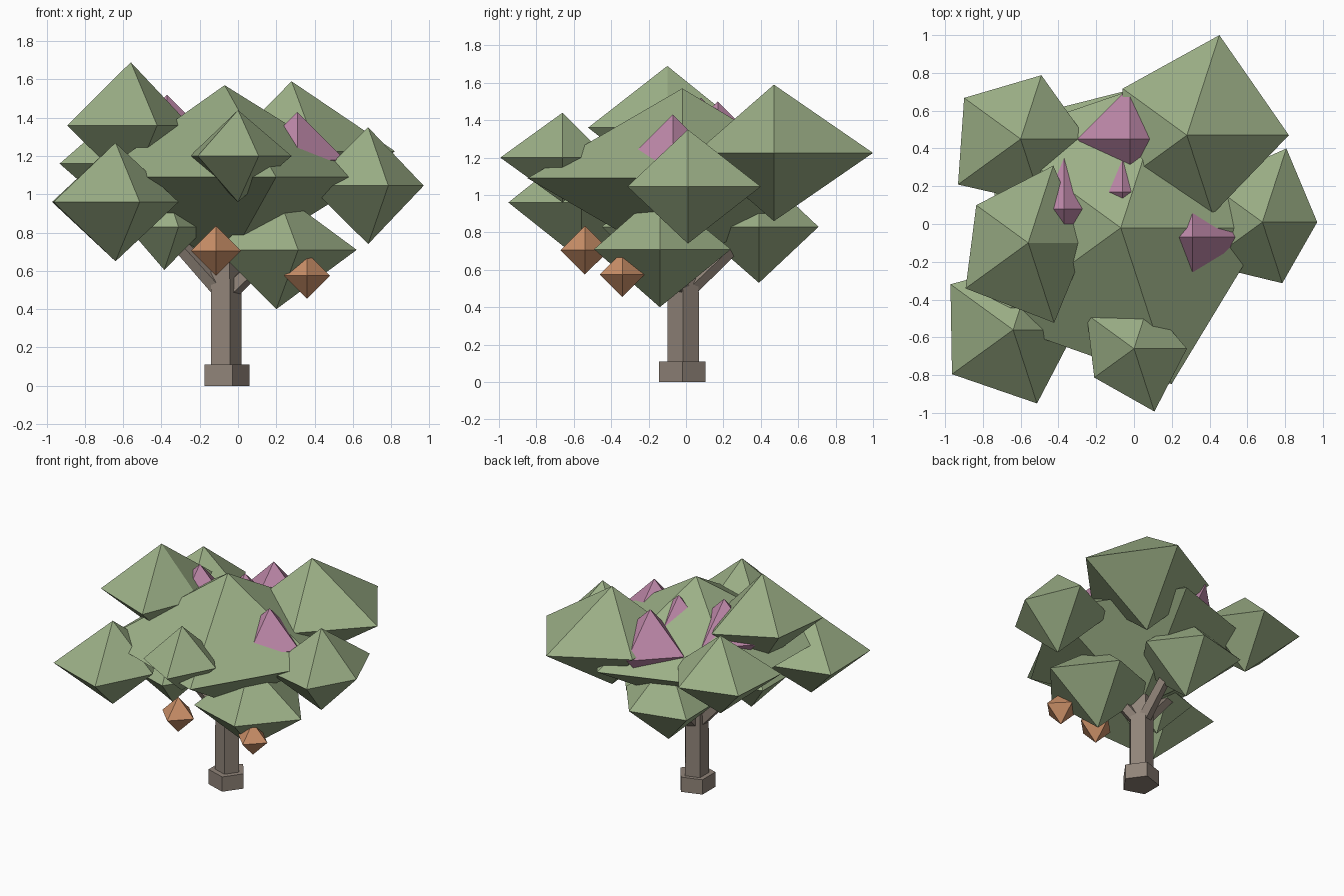
import bpy, bmesh
from math import cos, sin, tau
from mathutils import Vector

if "Cube" in bpy.data.objects:
    bpy.data.objects.remove(bpy.data.objects["Cube"])


def material(name, rgb):
    m = bpy.data.materials.new(name)
    m.diffuse_color = (*rgb, 1)
    m.use_nodes = True
    m.node_tree.nodes["Principled BSDF"].inputs["Base Color"].default_value = m.diffuse_color
    return m


GREEN = material("leaf_green", (0.33, 0.43, 0.24))
PINK = material("blossom_pink", (0.52, 0.25, 0.40))
ORANGE = material("fruit_orange", (0.60, 0.28, 0.14))
BARK = material("bark_brown", (0.28, 0.23, 0.19))


def finish(bm, name, mat):
    bmesh.ops.recalc_face_normals(bm, faces=bm.faces[:])
    me = bpy.data.meshes.new(name)
    bm.to_mesh(me)
    bm.free()
    me.materials.append(mat)
    bpy.context.collection.objects.link(bpy.data.objects.new(name, me))


def bipyramid(name, center, half, radii, mat):
    """Flat-faced double pyramid; one radius for each ring corner."""
    bm, c, n = bmesh.new(), Vector(center), len(radii)
    top = bm.verts.new(c + Vector((0, 0, half)))
    bottom = bm.verts.new(c - Vector((0, 0, half)))
    ring = [bm.verts.new(c + r * Vector((cos(tau * i / n), sin(tau * i / n), 0)))
            for i, r in enumerate(radii)]
    for i in range(n):
        a, b = ring[i], ring[(i + 1) % n]
        bm.faces.new((a, b, top))
        bm.faces.new((b, a, bottom))
    finish(bm, name, mat)


def prism(name, start, end, r1, r2, mat):
    """Five-sided post between two points."""
    bm, rings = bmesh.new(), []
    a, b = Vector(start), Vector(end)
    d = b - a
    rot = Vector((0, 0, 1)).rotation_difference(d)
    for p, r in ((a, r1), (b, r2)):
        rings.append([bm.verts.new(p + rot @ Vector((r * cos(tau * i / 5), r * sin(tau * i / 5), 0)))
                      for i in range(5)])
    for i in range(5):
        j = (i + 1) % 5
        bm.faces.new((rings[0][i], rings[0][j], rings[1][j], rings[1][i]))
    bm.faces.new(rings[0][::-1])
    bm.faces.new(rings[1])
    finish(bm, name, mat)


# Trunk, foot and branches
prism("trunk_foot", (-0.07, -0.02, 0), (-0.07, -0.02, 0.11), 0.13, 0.13, BARK)
prism("trunk", (-0.07, -0.015, 0), (-0.07, -0.015, 0.95), 0.09, 0.085, BARK)
for side, tip in (("left", (-0.42, -0.1, 0.86)), ("right", (0.24, -0.1, 0.76)), ("back", (-0.07, 0.36, 0.83))):
    prism("branch_" + side, (-0.07, -0.015, 0.47), tip, 0.05, 0.04, BARK)

# Foliage clumps: centre, half height, ring radii
foliage = {
    "center": ((-0.07, -0.02, 1.09), 0.48, (0.77, 0.84, 0.82, 0.84, 0.87)),
    "back_left": ((-0.60, 0.45, 1.16), 0.29, (0.35, 0.355, 0.37, 0.41, 0.36)),
    "top_left": ((-0.56, -0.10, 1.36), 0.33, (0.31, 0.43, 0.34, 0.41, 0.445)),
    "front_left": ((-0.64, -0.56, 0.96), 0.31, (0.33, 0.38, 0.41, 0.40, 0.41)),
    "back_right": ((0.28, 0.47, 1.225), 0.365, (0.54, 0.557, 0.42, 0.45, 0.44)),
    "right": ((0.68, 0.01, 1.045), 0.305, (0.29, 0.41, 0.35, 0.38, 0.34)),
    "front": ((0.0, -0.66, 1.20), 0.24, (0.28, 0.25, 0.31, 0.26, 0.35)),
    "low_right": ((0.20, -0.14, 0.71), 0.31, (0.42, 0.40, 0.38, 0.38, 0.37)),
    "low_back": ((-0.13, 0.39, 0.83), 0.30, (0.35, 0.335, 0.37, 0.36, 0.36)),
    "low_left": ((-0.385, -0.22, 0.83), 0.225, (0.22, 0.24, 0.24, 0.24, 0.24)),
}
for key, (c, h, radii) in foliage.items():
    bipyramid("foliage_" + key, c, h, radii, GREEN)

# Blossoms poking out of the crown
blossoms = (((-0.02, 0.45, 1.21), 0.28), ((0.31, -0.07, 1.18), 0.25),
            ((-0.37, 0.08, 1.25), 0.27), ((-0.06, 0.17, 1.28), 0.22))
for i, (c, r) in enumerate(blossoms):
    bipyramid(f"blossom_{i + 1}", c, r, (r,) * 4, PINK)

# Hanging fruit
for i, (c, r) in enumerate((((-0.115, -0.54, 0.705), 0.13), ((0.36, -0.34, 0.575), 0.12))):
    bipyramid(f"fruit_{i + 1}", c, r, (r,) * 4, ORANGE)
